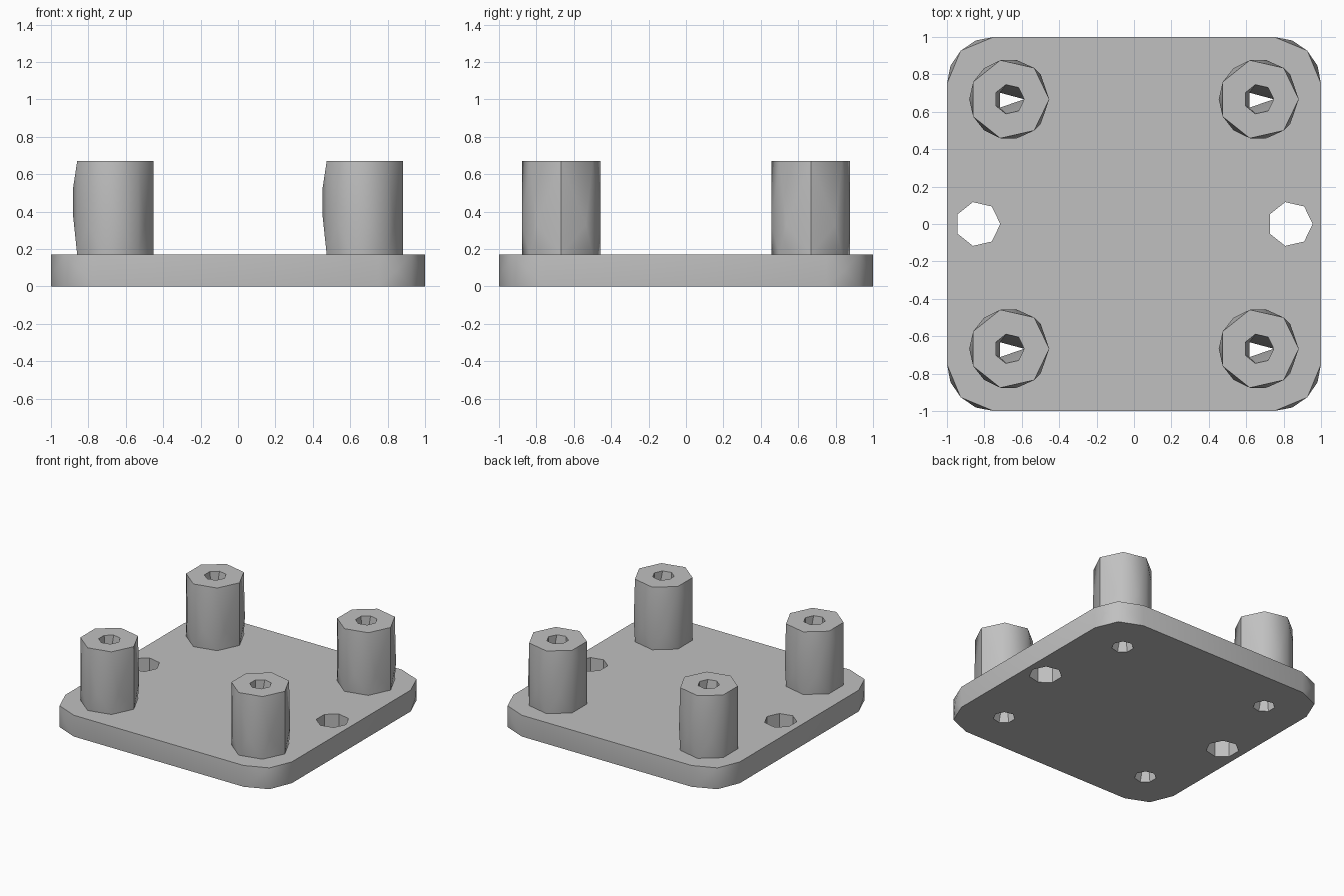
import bpy, bmesh, math
from mathutils import Vector

cube = bpy.data.objects.get("Cube")
if cube:
    bpy.data.objects.remove(cube, do_unlink=True)

PLATE_TOP, POST_TOP = 0.17, 0.67
POST_AT = 0.667
HEPTAGON = [i * 360 / 7 for i in range(7)]

grey = bpy.data.materials.new("plain grey")
grey.use_nodes = True
colour = (0.53, 0.53, 0.53, 1)
grey.diffuse_color = colour
grey.node_tree.nodes["Principled BSDF"].inputs["Base Color"].default_value = colour


def polar(radius, degrees, z):
    a = math.radians(degrees)
    return Vector((radius * math.cos(a), radius * math.sin(a), z))


def finish(name, bm, location=(0, 0, 0)):
    bmesh.ops.recalc_face_normals(bm, faces=bm.faces)
    mesh = bpy.data.meshes.new(name)
    bm.to_mesh(mesh)
    bm.free()
    mesh.materials.append(grey)
    obj = bpy.data.objects.new(name, mesh)
    obj.location = location
    bpy.context.collection.objects.link(obj)
    return obj


def hull(name, points, location=(0, 0, 0)):
    bm = bmesh.new()
    for p in points:
        bm.verts.new(p)
    bmesh.ops.convex_hull(bm, input=bm.verts)
    bmesh.ops.dissolve_limit(bm, angle_limit=0.01, verts=bm.verts, edges=bm.edges)
    return finish(name, bm, location)


def loft(name, rings, location):
    bm = bmesh.new()
    rows = [[bm.verts.new(p) for p in ring] for ring in rings]
    for low, high in zip(rows, rows[1:]):
        for i in range(len(low)):
            j = (i + 1) % len(low)
            bm.faces.new((low[i], low[j], high[j], high[i]))
    bm.faces.new(rows[0])
    bm.faces.new(rows[-1])
    bmesh.ops.remove_doubles(bm, verts=bm.verts, dist=0.0001)
    bmesh.ops.triangulate(bm, faces=bm.faces)
    return finish(name, bm, location)


def cut(obj, cutter):
    mod = obj.modifiers.new("cut", "BOOLEAN")
    mod.operation, mod.solver, mod.object = "DIFFERENCE", "EXACT", cutter
    bpy.context.view_layer.objects.active = obj
    bpy.ops.object.modifier_apply(modifier=mod.name)


# Rounded plate with extra facets at mid height of its corners
points = []
for k in range(4):
    sx, sy = (1 if k in (0, 3) else -1), (1 if k < 2 else -1)
    centre = Vector((0.75 * sx, 0.75 * sy, 0))
    for step in range(5):
        heights = (0, PLATE_TOP) if step % 2 == 0 else (PLATE_TOP / 2,)
        for z in heights:
            points.append(centre + polar(0.25, 90 * k + 22.5 * step, z))
plate = hull("base_plate", points)
shown = [plate]

# Two mounting holes in the plate
for side in (-1, 1):
    hole = hull("hole_cutter", [polar(0.12, a, z) for a in HEPTAGON for z in (-0.1, 0.3)],
                (0.835 * side, 0, 0))
    cut(plate, hole)
    bpy.data.objects.remove(hole, do_unlink=True)

# Faceted post: seven-sided ends with staggered points around the waist
post_points = [polar(0.214, a, z) for a in HEPTAGON for z in (PLATE_TOP, POST_TOP)]
for s in (-1, 1):
    post_points += [polar(0.214, s * a, 0.33) for a in (38, 80, 129)]
    post_points.append(polar(0.214, s * 129, 0.51))
post_points += [polar(0.214, 180, z) for z in (0.37, 0.53)]

# Bore: seven-sided mouths pinched to a triangle halfway
waist = [Vector((0.08, 0, 0.34))] + [Vector((-0.05, 0.035, 0.34))] * 3 \
    + [Vector((-0.05, -0.045, 0.34))] * 3
bore_rings = [[polar(0.08, a, z) for a in HEPTAGON] for z in (-0.1, 0)]
bore_rings.append(waist)
bore_rings += [[polar(0.08, a, z) for a in HEPTAGON] for z in (POST_TOP, 0.8)]

for y_name, sy in (("front", -1), ("back", 1)):
    for x_name, sx in (("right", -1), ("left", 1)):
        place = (POST_AT * sx, POST_AT * sy, 0)
        post = hull(f"{y_name}_{x_name}_post", post_points, place)
        bore = loft("bore_cutter", bore_rings, place)
        cut(post, bore)
        cut(plate, bore)
        bpy.data.objects.remove(bore, do_unlink=True)
        shown.append(post)

# Smooth shading with crisp edges kept
bpy.ops.object.select_all(action="DESELECT")
for obj in shown:
    obj.select_set(True)
bpy.context.view_layer.objects.active = plate
bpy.ops.object.shade_smooth_by_angle(angle=math.radians(30))
